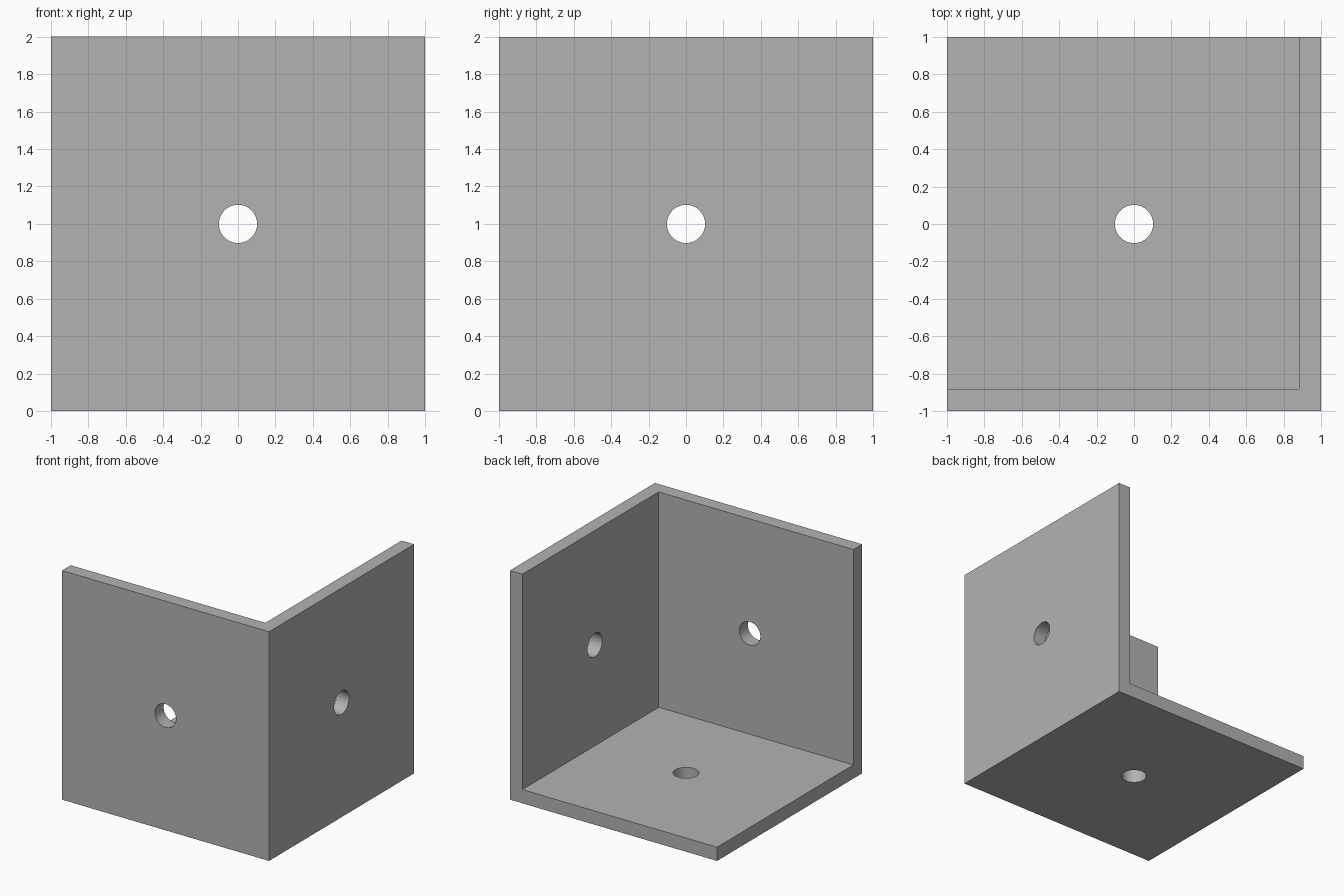
import bpy
from math import pi, radians

cube = bpy.data.objects.get("Cube")
if cube:
    bpy.data.objects.remove(cube, do_unlink=True)

T = 0.12       # plate thickness
HOLE_R = 0.102

grey = bpy.data.materials.new("plain grey")
grey.use_nodes = True
colour = (0.45, 0.45, 0.45, 1)
grey.diffuse_color = colour
grey.node_tree.nodes["Principled BSDF"].inputs["Base Color"].default_value = colour


def box(name, low, high):
    centre = [(a + b) / 2 for a, b in zip(low, high)]
    bpy.ops.mesh.primitive_cube_add(size=1, location=centre)
    ob = bpy.context.object
    ob.name = name
    ob.scale = [b - a for a, b in zip(low, high)]
    bpy.ops.object.transform_apply(location=True, rotation=False, scale=True)
    return ob


def cut(target, cutter):
    mod = target.modifiers.new("cut", 'BOOLEAN')
    mod.operation = 'DIFFERENCE'
    mod.solver = 'EXACT'
    mod.object = cutter
    bpy.context.view_layer.objects.active = target
    bpy.ops.object.modifier_apply(modifier=mod.name)
    bpy.data.objects.remove(cutter, do_unlink=True)


# Corner bracket: a solid block hollowed to leave floor, front and left plates
bracket = box("corner_bracket", (-1, -1, 0), (1, 1, 2))
bracket.data.materials.append(grey)
cut(bracket, box("hollow_cutter", (-1.5, T - 1, T), (1 - T, 1.5, 2.5)))

# One round bolt hole through the middle of each plate
for spot, turn in (((0, 0, 0), (0, 0, 0)),
                   ((0, -1, 1), (pi / 2, 0, 0)),
                   ((1, 0, 1), (0, pi / 2, 0))):
    bpy.ops.mesh.primitive_cylinder_add(vertices=64, radius=HOLE_R, depth=0.6,
                                        location=spot, rotation=turn)
    cut(bracket, bpy.context.object)

# Smooth hole walls, sharp plate edges
bpy.ops.object.select_all(action='DESELECT')
bracket.select_set(True)
bpy.context.view_layer.objects.active = bracket
bpy.ops.object.shade_smooth_by_angle(angle=radians(30))
